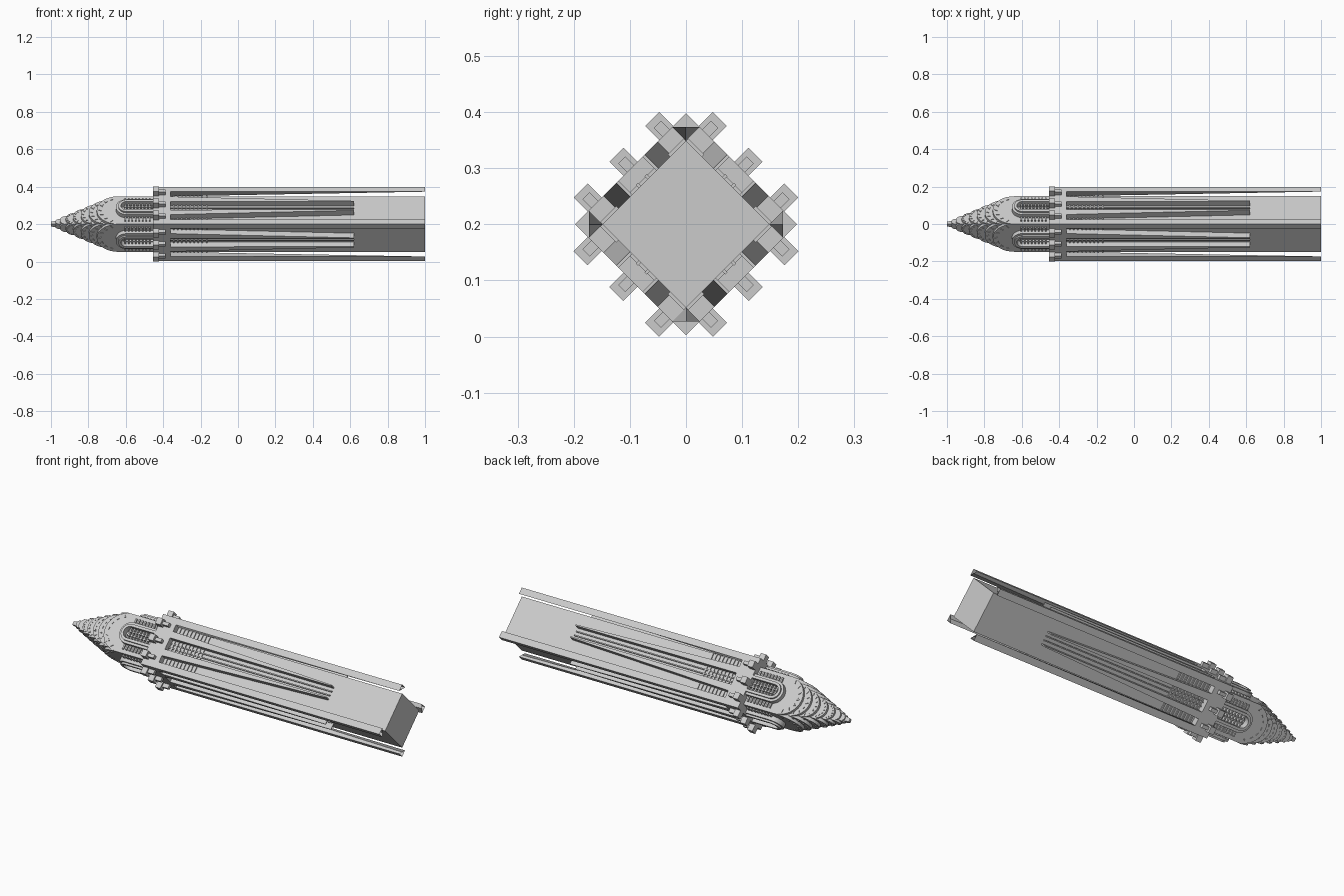
import bpy
import bmesh
import math
from mathutils import Matrix, Vector

cube = bpy.data.objects.get("Cube")
if cube:
    bpy.data.objects.remove(cube, do_unlink=True)

stone = bpy.data.materials.new("light_grey_stone")
stone.use_nodes = True
COLOUR = (0.6, 0.6, 0.6, 1)
stone.diffuse_color = COLOUR
stone.node_tree.nodes["Principled BSDF"].inputs["Base Color"].default_value = COLOUR

CORE, SHELL = 0.105, 0.14          # half widths of the shaft and of its outer layer
BAND, RIB_END, FOOT = -0.36, 0.62, 1.0
CROWN, BASE = -0.64, -0.455


def loft(bm, x0, ring0, x1, ring1, caps=(True, True)):
    """Join two (t, n) outlines standing at x0 and x1."""
    a = [bm.verts.new((x0, t, n)) for t, n in ring0]
    b = [bm.verts.new((x1, t, n)) for t, n in ring1]
    for i in range(len(a)):
        j = (i + 1) % len(a)
        bm.faces.new((a[i], a[j], b[j], b[i]))
    for ring, wanted in zip((a, b), caps):
        if wanted:
            bm.faces.new(ring)


def rect(t0, t1, n0, n1):
    return [(t0, n0), (t1, n0), (t1, n1), (t0, n1)]


def box(bm, x0, x1, t0, t1, n0, n1):
    loft(bm, x0, rect(t0, t1, n0, n1), x1, rect(t0, t1, n0, n1))


def plate(bm, outline, n0, n1):
    """Raise an (x, t) outline from n0 to n1."""
    low = [bm.verts.new((x, t, n0)) for x, t in outline]
    high = [bm.verts.new((x, t, n1)) for x, t in outline]
    bm.faces.new(low)
    bm.faces.new(high)
    for i in range(len(low)):
        j = (i + 1) % len(low)
        bm.faces.new((low[i], low[j], high[j], high[i]))


def arch(spring, rise, w, steps=16):
    angles = [math.pi * i / steps for i in range(steps + 1)]
    return [(spring - rise * math.sin(a), w * math.cos(a)) for a in angles]


def finish(name, bm, sides=4):
    """Repeat the part on the sides of the tower, which lies on one edge."""
    source = bm.verts[:] + bm.edges[:] + bm.faces[:]
    for k in range(1, sides):
        copy = bmesh.ops.duplicate(bm, geom=source)["geom"]
        verts = [v for v in copy if isinstance(v, bmesh.types.BMVert)]
        bmesh.ops.rotate(bm, verts=verts, matrix=Matrix.Rotation(k * math.pi / 2, 3, 'X'))
    bmesh.ops.recalc_face_normals(bm, faces=bm.faces[:])
    bmesh.ops.rotate(bm, verts=bm.verts[:], matrix=Matrix.Rotation(math.pi / 4, 3, 'X'))
    bmesh.ops.translate(bm, verts=bm.verts[:], vec=Vector((0, 0, 0.2)))
    mesh = bpy.data.meshes.new(name)
    bm.to_mesh(mesh)
    bm.free()
    mesh.materials.append(stone)
    bpy.context.collection.objects.link(bpy.data.objects.new(name, mesh))


# Shaft and collar
bm = bmesh.new()
box(bm, CROWN, FOOT, -CORE, CORE, -CORE, CORE)
finish("shaft", bm, 1)
bm = bmesh.new()
box(bm, BASE, BAND, -SHELL, SHELL, -SHELL, SHELL)
finish("collar", bm, 1)

# Corner piers, thinning from a square to a triangle
bm = bmesh.new()
mid = (CORE + SHELL) / 2
outer = [(CORE, SHELL), (SHELL, SHELL), (SHELL, CORE)]
loft(bm, BAND, outer + [(CORE, CORE)], FOOT, outer + [(mid, mid)], (True, False))
finish("corner_piers", bm)

# Tapering ribs, two on each side
bm = bmesh.new()
for s in (-1, 1):
    loft(bm, BAND, rect(s * 0.032, s * 0.068, CORE, SHELL),
         RIB_END, rect(s * 0.03, s * 0.036, CORE, SHELL))
finish("ribs", bm)

# Mullions and window bars between the ribs
bm = bmesh.new()
for t in (-0.011, 0.011):
    box(bm, BAND, RIB_END, t - 0.003, t + 0.003, CORE, CORE + 0.008)
for i in range(9):
    x = BAND + 0.012 + i * 0.022
    box(bm, x, x + 0.008, -0.032, 0.032, CORE, CORE + 0.006)
    for s in (-1, 1):
        box(bm, x, x + 0.008, s * 0.065, s * CORE, CORE, CORE + 0.006)
finish("window_bars", bm)

# Projecting ornaments, three on each side
bm = bmesh.new()
for t in (-0.09, 0, 0.09):
    box(bm, BASE, BASE + 0.032, t - 0.0175, t + 0.0175, SHELL, 0.1755)
    box(bm, BASE + 0.032, BASE + 0.068, t - 0.009, t + 0.009, SHELL, 0.162)
finish("ornaments", bm)

# Arched dormers with two nested frames
bm = bmesh.new()
for w, n1 in ((0.058, 0.13), (0.045, SHELL)):
    spring = CROWN + 0.045
    out, inner = arch(spring, w, w), arch(spring, w - 0.014, w - 0.014)
    plate(bm, [(BASE, w)] + out + [(BASE, -w), (BASE, 0.014 - w)]
          + inner[::-1] + [(BASE, w - 0.014)], CORE, n1)
finish("dormer_frames", bm)

# Dormer windows and the small bars beside them
bm = bmesh.new()
for t in (-0.01, 0.01):
    box(bm, CROWN + 0.03, BASE, t - 0.003, t + 0.003, CORE, 0.124)
for i in range(8):
    x = BASE - 0.02 - i * 0.019
    box(bm, x, x + 0.008, -0.032, 0.032, CORE, 0.12)
    for s in (-1, 1):
        box(bm, x, x + 0.008, s * 0.058, s * 0.085, CORE, 0.114)
finish("dormer_bars", bm)

# Crown of stacked arched tiers: springing position and half width
tiers = [(-0.64, 0.105), (-0.70, 0.089), (-0.76, 0.073), (-0.82, 0.057),
         (-0.875, 0.042), (-0.92, 0.03), (-0.955, 0.019)]
bm = bmesh.new()
for spring, w in tiers:
    plate(bm, [(spring + 0.09, w)] + arch(spring, w * 1.1, w) + [(spring + 0.09, -w)], 0, w)
finish("crown_tiers", bm)

# Triangular crown windows along each arch
bm = bmesh.new()
for spring, w in tiers[:5]:
    for i in range(1, 8):
        a = math.pi * i / 8
        out = Vector((-math.sin(a), math.cos(a)))
        side = Vector((-out.y, out.x)) * w * 0.07
        c = Vector((spring, 0)) + Vector((out.x * 1.1, out.y)) * w * 0.78
        plate(bm, [c + side, c + out * w * 0.15, c - side], w, w + 0.004)
finish("crown_windows", bm)

# Needle at the tip
bm = bmesh.new()
loft(bm, -0.95, rect(-0.016, 0.016, -0.016, 0.016),
     -1.0, rect(-0.009, 0.009, -0.009, 0.009))
finish("needle", bm, 1)
